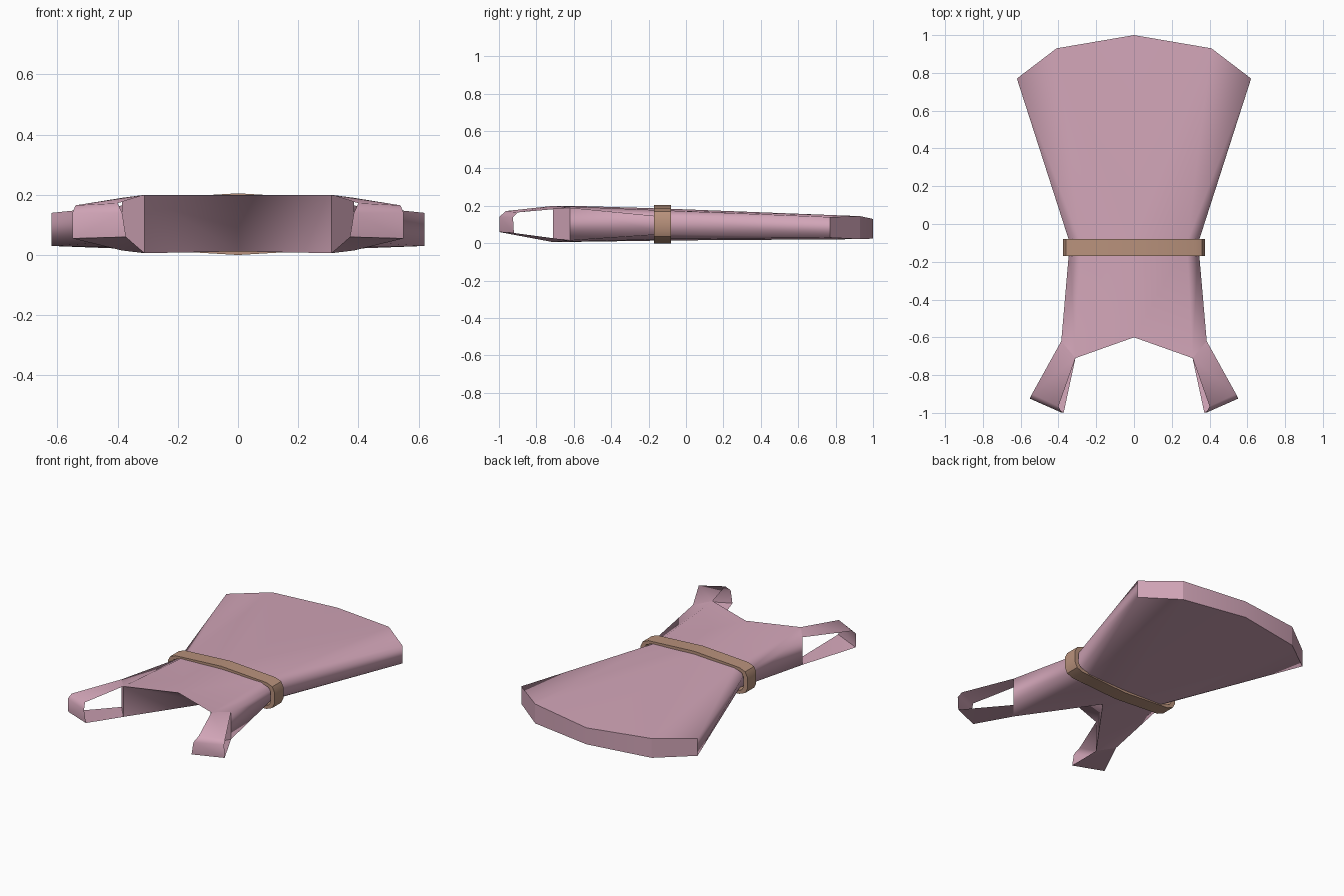
import bpy
import bmesh

if "Cube" in bpy.data.objects:
    bpy.data.objects.remove(bpy.data.objects["Cube"], do_unlink=True)

WAIST = -0.10


def material(name, colour):
    mat = bpy.data.materials.new(name)
    mat.use_nodes = True
    mat.diffuse_color = (*colour, 1)
    mat.node_tree.nodes["Principled BSDF"].inputs["Base Color"].default_value = (*colour, 1)
    return mat


def weld(bm):
    bmesh.ops.remove_doubles(bm, verts=bm.verts, dist=0.0005)
    bmesh.ops.recalc_face_normals(bm, faces=bm.faces)


def finish(bm, name, mat, angle):
    mesh = bpy.data.meshes.new(name)
    bm.to_mesh(mesh)
    bm.free()
    mesh.materials.append(mat)
    obj = bpy.data.objects.new(name, mesh)
    bpy.context.collection.objects.link(obj)
    bpy.ops.object.select_all(action="DESELECT")
    obj.select_set(True)
    bpy.context.view_layer.objects.active = obj
    bpy.ops.object.shade_smooth_by_angle(angle=angle)


def grid(bm, rows, side, recessed=False):
    """Skin neighbouring rows of points with triangle pairs; recessed swaps the diagonal."""
    verts = [[bm.verts.new((side * x, y, z)) for x, y, z in row] for row in rows]
    for a, b in zip(verts, verts[1:]):
        for i in range(len(a) - 1):
            quad = [a[i], a[i + 1], b[i + 1], b[i]]
            if recessed:
                quad = quad[1:] + quad[:1]
            bm.faces.new(quad[:3])
            bm.faces.new((quad[0], quad[2], quad[3]))


pink = material("dusty_pink_cloth", (0.64, 0.375, 0.475))
brown = material("tan_leather", (0.48, 0.285, 0.20))

# Half outlines from the middle to the side seam: neck, waist, hem
top = [[(0, -0.60, 0.20), (0.31, -0.71, 0.20), (0.385, -0.62, 0.19)],
       [(0, WAIST, 0.185), (0.28, WAIST, 0.175), (0.34, WAIST, 0.14)],
       [(0, 1.00, 0.13), (0.41, 0.93, 0.145), (0.62, 0.77, 0.14)]]
under = [[(0, -0.28, 0.012), (0.31, -0.71, 0.006), (0.385, -0.62, 0.015)],
         [(0, WAIST, 0.015), (0.26, WAIST, 0.022), (0.31, WAIST, 0.05)],
         [(0, 1.00, 0.025), (0.41, 0.93, 0.022), (0.62, 0.77, 0.03)]]

# Dress body: upper panel, under panel, side seam, closed neck and hem
bm = bmesh.new()
for side in (1, -1):
    grid(bm, top, side)
    grid(bm, under, side)
    grid(bm, [[r[-1] for r in top], [r[-1] for r in under]], side)
    grid(bm, [top[0], under[0]], side, recessed=True)
    grid(bm, [top[-1], under[-1]], side)
weld(bm)
# Crisp borders around the neck and hem, soft folds everywhere else
for edge in bm.edges:
    p, q = (v.co for v in edge.verts)
    at_waist = any(abs(c.y - WAIST) < 0.001 for c in (p, q))
    border = abs(p.z - q.z) < 0.05
    upright = abs(p.x - q.x) < 0.05 and abs(p.x) > 0.1
    edge.smooth = at_waist or not (border or upright)
finish(bm, "dress_body", pink, 3.1)

# Shoulder straps: a strip looping over the shoulder from top to underside
loop = [top[0][1:],
        [(0.40, -0.965, 0.172), (0.54, -0.90, 0.165)],
        [(0.385, -0.998, 0.14), (0.55, -0.925, 0.14)],
        [(0.372, -0.998, 0.06), (0.55, -0.92, 0.055)],
        under[0][1:]]
for side, name in ((1, "left_strap"), (-1, "right_strap")):
    bm = bmesh.new()
    grid(bm, loop, side)
    weld(bm)
    finish(bm, name, pink, 0.9)

# Belt: a closed band around the waist
half = [(0, 0.205), (0.32, 0.186), (0.36, 0.17), (0.375, 0.14),
        (0.375, 0.065), (0.36, 0.035), (0.32, 0.019), (0, 0)]
ring = half + [(-x, z) for x, z in half[-2:0:-1]]
inner = [(x * 0.93, 0.1025 + (z - 0.1025) * 0.82) for x, z in ring]
bm = bmesh.new()
section = [(ring, -0.17), (ring, -0.08), (inner, -0.08), (inner, -0.17)]
loops = [[(x, y, z) for x, z in pts + pts[:1]] for pts, y in section]
grid(bm, loops + loops[:1], 1)
weld(bm)
finish(bm, "belt", brown, 0.6)
